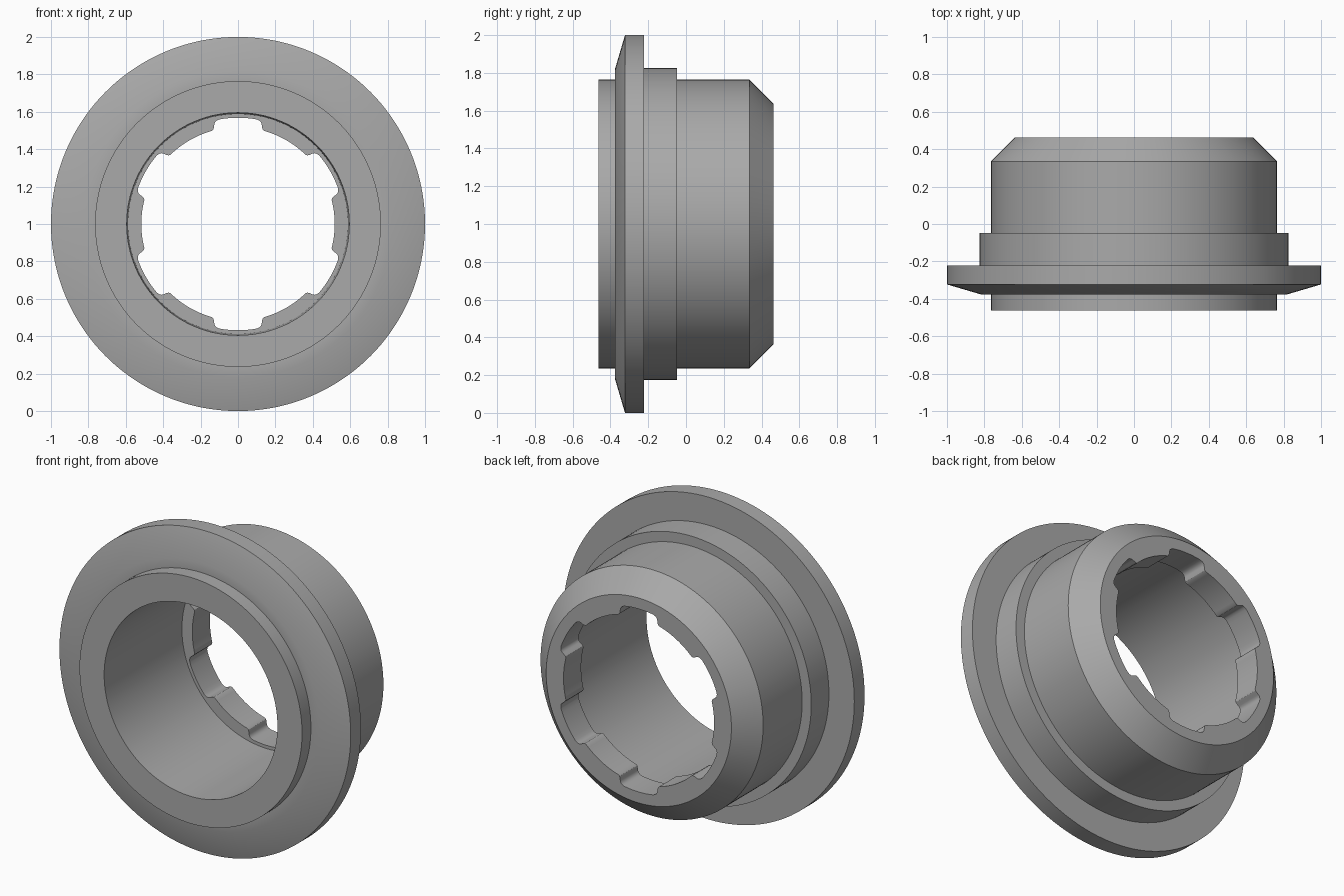
import bpy, bmesh
from math import radians, cos, sin

cube = bpy.data.objects.get("Cube")
if cube:
    bpy.data.objects.remove(cube)

grey = bpy.data.materials.new("plain grey")
grey.use_nodes = True
colour = (0.4, 0.4, 0.4, 1)
grey.diffuse_color = colour
grey.node_tree.nodes["Principled BSDF"].inputs["Base Color"].default_value = colour

# Half of one notch in the rear lip: (degrees from notch centre, radius)
LIP, FLOOR = 0.517, 0.568
half = [(a, FLOOR) for a in (0, 2.5, 5, 7.5, 10)]
half += [(11.5, 0.565), (12.7, 0.558), (13.4, 0.547), (13.9, 0.534), (14.6, 0.522), (15.6, LIP)]
half += [(a, LIP) for a in (18, 20.4, 22.8, 25.2, 27.6, 30)]
sector = [(-a, r) for a, r in reversed(half[1:-1])] + half

# Six notches around the axis
around = [(radians(30 + 60 * k + a), r) for k in range(6) for a, r in sector]

# Closed section of the ring: (y, radius); NOTCHED follows the notch outline
NOTCHED = None
section = [
    (-0.463, 0.595), (-0.463, 0.764),                  # front collar
    (-0.376, 0.764), (-0.376, 0.82), (-0.323, 1.0),    # sloped flange front
    (-0.222, 1.0), (-0.222, 0.826),                    # flange rim and back
    (-0.048, 0.826), (-0.048, 0.764),                  # step
    (0.335, 0.764), (0.463, 0.636),                    # barrel and chamfer
    (0.463, NOTCHED), (0.29, NOTCHED),                 # notched rear lip
    (0.29, 0.588),                                     # end of the bore
]

bm = bmesh.new()
rings = []
for y, radius in section:
    rings.append([bm.verts.new(((radius or r) * cos(t), y, 1 + (radius or r) * sin(t)))
                  for t, r in around])
n = len(around)
for i, ring in enumerate(rings):
    after = rings[(i + 1) % len(rings)]
    for j in range(n):
        k = (j + 1) % n
        bm.faces.new((ring[j], ring[k], after[k], after[j]))
bmesh.ops.recalc_face_normals(bm, faces=bm.faces)

mesh = bpy.data.meshes.new("flanged_bushing")
bm.to_mesh(mesh)
bm.free()
mesh.materials.append(grey)
bushing = bpy.data.objects.new("flanged_bushing", mesh)
bpy.context.collection.objects.link(bushing)

# Smooth round walls with crisp edges
bpy.ops.object.select_all(action='DESELECT')
bushing.select_set(True)
bpy.context.view_layer.objects.active = bushing
bpy.ops.object.shade_smooth_by_angle(angle=radians(30))
